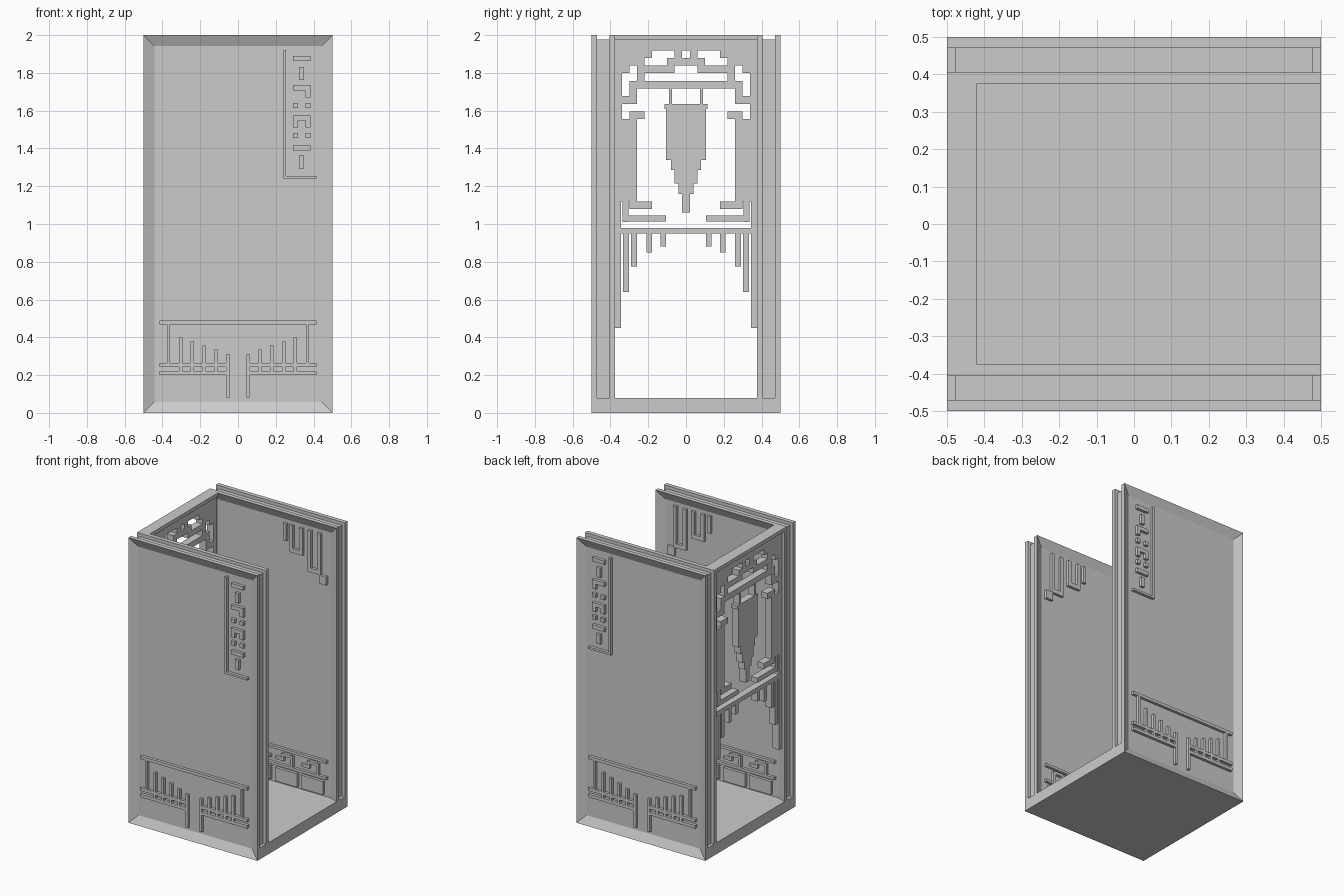
import bpy
import bmesh
from mathutils import Matrix, Vector

cube = bpy.data.objects.get("Cube")
if cube:
    bpy.data.objects.remove(cube)


def add_box(bm, x, y, z):
    """Add a box given its (min, max) on each axis."""
    spans = [sorted(s) for s in (x, y, z)]
    size = Vector([b - a for a, b in spans])
    mid = Vector([(a + b) / 2 for a, b in spans])
    mat = Matrix.Translation(mid) @ Matrix.Diagonal(size).to_4x4()
    return bmesh.ops.create_cube(bm, size=1, matrix=mat)["verts"]


def finish(name, bm, mirror=""):
    """Turn the bmesh into an object, mirrored over the named axes."""
    mesh = bpy.data.meshes.new(name)
    bm.to_mesh(mesh)
    bm.free()
    obj = bpy.data.objects.new(name, mesh)
    bpy.context.collection.objects.link(obj)
    if mirror:
        mod = obj.modifiers.new("Mirror", "MIRROR")
        mod.use_axis = [axis in mirror for axis in "xyz"]
        mod.use_mirror_merge = False
    return obj


def boxes(name, items, mirror=""):
    bm = bmesh.new()
    for item in items:
        add_box(bm, *item)
    return finish(name, bm, mirror)


def recessed_plate(name, y, side):
    """Wall plate whose face towards `side` has a sunken panel."""
    bm = bmesh.new()
    add_box(bm, (-.5, .5), y, (0, 2))
    bm.normal_update()
    face = [f for f in bm.faces if f.normal.y * side > .9]
    bmesh.ops.inset_region(bm, faces=face, thickness=.083)
    bmesh.ops.translate(bm, vec=(0, -side * .028, 0), verts=face[0].verts)
    return finish(name, bm, "y")


# Base and the two layered side walls with grooved edges
boxes("base", [((-.5, .5), (-.47, .47), (0, .08))])
boxes("wall_core", [((-.478, .478), (.404, .471), (.07, 1.977))], "y")
recessed_plate("outer_wall", (.47, .5), 1)
recessed_plate("inner_wall", (.375, .405), -1)

# Outer relief: stepped railing along the bottom of each wall
OUT = (.47, .492)
rail = [((0, .415), OUT, (.467, .488)),
        ((.36, .377), OUT, (.25, .48)),
        ((.045, .415), OUT, (.244, .265)),
        ((.045, .415), OUT, (.2, .222)),
        ((.045, .062), OUT, (.08, .21))]
for i in range(5):
    x = .054 + i * .0625
    rail.append(((x - .009, x + .009), OUT, (.21, .313 + i * .0215)))
boxes("outer_railing", rail, "xy")

# Outer relief: framed vertical strip of small fret blocks
boxes("strip_border", [((.24, .255), OUT, (1.24, 1.92)),
                       ((.24, .415), OUT, (1.24, 1.255))], "y")
FULL, LEFT, RIGHT, MID = (.29, .385), (.29, .318), (.357, .385), (.322, .35)
strip = [(FULL, 1.862, 1.889), (MID, 1.762, 1.83),
         (FULL, 1.708, 1.735), (RIGHT, 1.671, 1.71),
         (LEFT, 1.613, 1.64), (RIGHT, 1.613, 1.64),
         (FULL, 1.548, 1.575), (LEFT, 1.512, 1.55), (RIGHT, 1.512, 1.55),
         (LEFT, 1.455, 1.483), (RIGHT, 1.455, 1.483),
         (FULL, 1.39, 1.418), (MID, 1.295, 1.363)]
boxes("strip_blocks", [(x, OUT, (a, b)) for x, a, b in strip], "y")

# Inner relief: hanging loops that lengthen towards the open side
IN = (.384, .404)
loops = [((.08, .105), IN, (1.8, 1.92))]
for x, low in ((.13, 1.73), (.27, 1.63)):
    loops += [((x, x + .025), IN, (low, 1.92)),
              ((x + .075, x + .1), IN, (low, 1.92)),
              ((x, x + .1), IN, (low, low + .03))]
loops.append(((.36, .415), IN, (1.57, 1.63)))
boxes("inner_hanging_loops", loops, "y")

# Inner relief: bottom rails, panels and stepped scrolls
inner = [((0, .415), IN, (.32, .338)), ((0, .415), IN, (.205, .223))]
for i in range(2):
    x = .02 + i * .2
    inner += [((x, x + .17), IN, (.095, .19)),
              ((x, x + .06), IN, (.25, .27)),
              ((x + .045, x + .065), IN, (.25, .3)),
              ((x + .06, x + .12), IN, (.285, .305)),
              ((x + .115, x + .135), IN, (.22, .3))]
boxes("inner_railing", inner, "xy")

# Fretwork wall: stepped arch, drawn as half rows from centre to edge
ARCH = [".#...#####",
        "###...####",
        "..#####.##",
        "......#..#",
        "########.#",
        ".......#.#",
        ".......###",
        ".........#",
        "......##.#"]
DEPTH = (-.48, -.43)
CELL = .0405
arch = [(DEPTH, (0, .38), (1.919, 1.98))]
for r, row in enumerate(ARCH):
    top = 1.92 - r * CELL
    start = 0
    for c in range(len(row) + 1):
        solid = c < len(row) and row[c] == "#"
        if not solid:
            if c > start:
                span = [max(0, (k - .5) * .04) for k in (start, c)]
                arch.append((DEPTH, span, (top - CELL, top)))
            start = c + 1
boxes("fretwork_arch", arch, "y")
boxes("fretwork_top_rail", [((-.5, -.42), (-.376, .376), (1.975, 2))])

# Fretwork wall: side columns, corner brackets, crossbar and hanging slats
lower = [((.26, .38), 1.12, 1.556), ((.345, .38), .45, 1.12),
         ((.18, .3), 1.08, 1.12), ((.305, .335), 1.01, 1.12),
         ((.105, .335), 1.012, 1.045), ((0, .348), .95, .98)]
for y, low in ((.105, .88), (.18, .85), (.26, .775), (.303, .64)):
    lower.append(((y, y + .03), low, .95))
boxes("fretwork_lower", [(DEPTH, y, (a, b)) for y, a, b in lower], "y")

# Hanging stepped bell in the middle of the fretwork
bell = [((.075, .09), 1.63, 1.72), ((0, .115), 1.61, 1.635)]
top = 1.61
for half, low in ((.105, 1.34), (.08, 1.285), (.062, 1.215),
                  (.04, 1.16), (.02, 1.06)):
    bell.append(((0, half), low, top))
    top = low
boxes("hanging_bell", [(DEPTH, y, (a, b)) for y, a, b in bell], "y")
